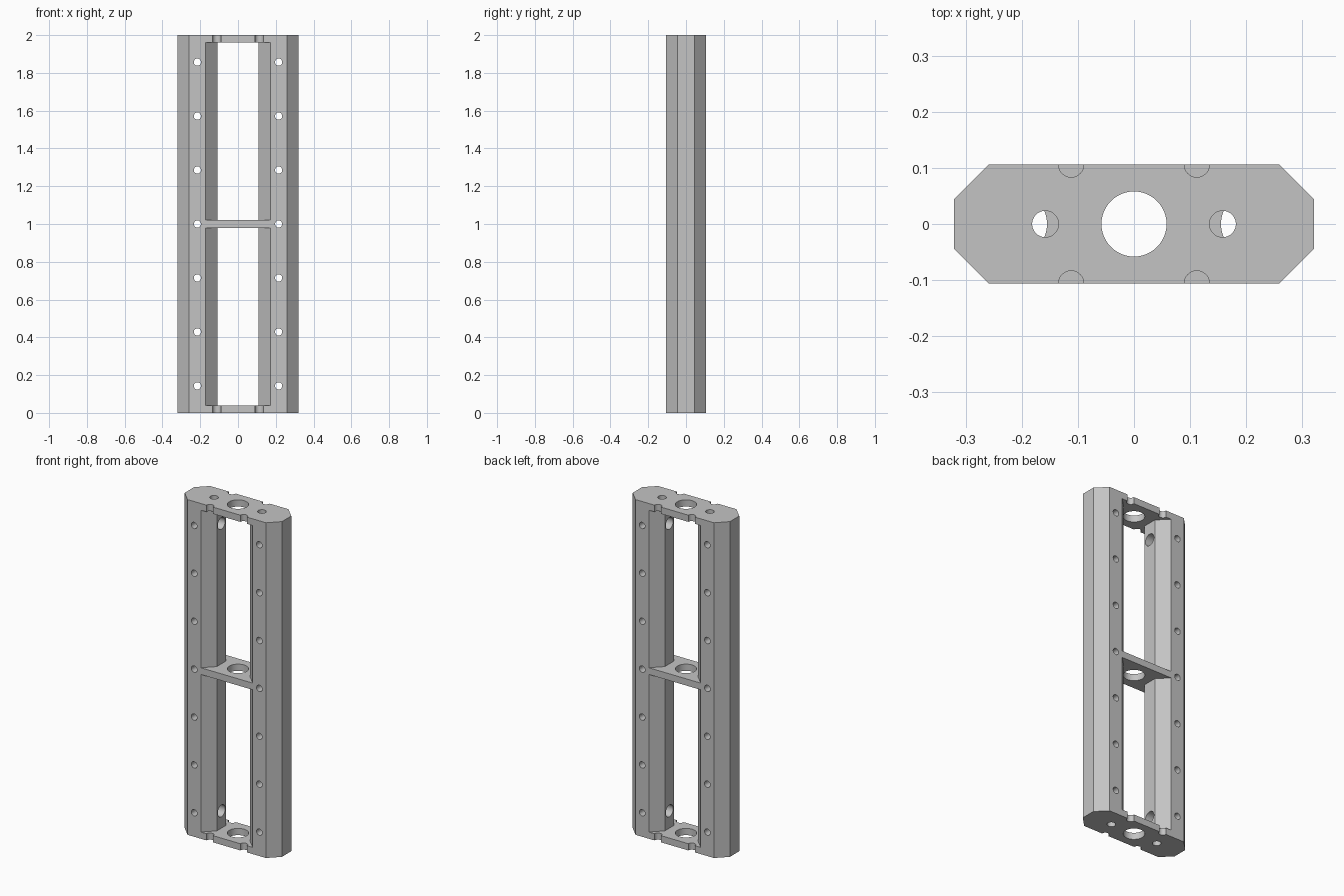
import bpy, bmesh, math
from mathutils import Matrix

if "Cube" in bpy.data.objects:
    bpy.data.objects.remove(bpy.data.objects["Cube"], do_unlink=True)

HEIGHT, PLATE = 2.0, 0.04       # overall height, cross plate thickness
RAIL_X, HALF = 0.215, 0.106     # rail centre, rail half width
FLAT = HALF * math.tan(math.pi / 8)
SIDES = (-1, 1)

grey = bpy.data.materials.new("light grey")
grey.use_nodes = True
tone = (0.55, 0.55, 0.55, 1)
grey.diffuse_color = tone
grey.node_tree.nodes["Principled BSDF"].inputs["Base Color"].default_value = tone


def make_object(name, bm):
    bmesh.ops.recalc_face_normals(bm, faces=bm.faces)
    mesh = bpy.data.meshes.new(name)
    bm.to_mesh(mesh)
    bm.free()
    mesh.materials.append(grey)
    obj = bpy.data.objects.new(name, mesh)
    bpy.context.collection.objects.link(obj)
    return obj


def add_prism(bm, outline, low, high):
    face = bm.faces.new([bm.verts.new((x, y, low)) for x, y in outline])
    top = bmesh.ops.extrude_face_region(bm, geom=[face])["geom"]
    verts = [v for v in top if isinstance(v, bmesh.types.BMVert)]
    bmesh.ops.translate(bm, verts=verts, vec=(0, 0, high - low))


def add_cylinder(bm, centre, radius, length, axis="Z"):
    turn = {"X": Matrix.Rotation(math.pi / 2, 4, "Y"),
            "Y": Matrix.Rotation(math.pi / 2, 4, "X"),
            "Z": Matrix.Identity(4)}[axis]
    bmesh.ops.create_cone(bm, cap_ends=True, segments=48, radius1=radius, radius2=radius,
                          depth=length, matrix=Matrix.Translation(centre) @ turn)


def mirrored(quarter):
    """Repeat one quarter of an outline around both axes."""
    right = quarter + [(x, -y) for x, y in reversed(quarter)]
    return right + [(-x, y) for x, y in reversed(right)]


# Solid chamfered block
bm = bmesh.new()
outer = RAIL_X + HALF
add_prism(bm, mirrored([(RAIL_X + FLAT, HALF), (outer, FLAT)]), 0, HEIGHT)
frame = make_object("frame", bm)
cutters = []

# Two windows that leave octagonal rails and three cross plates
bm = bmesh.new()
edge = RAIL_X - FLAT
window = mirrored([(edge, HALF * 2), (edge, HALF), (RAIL_X - HALF, FLAT)])
middle = HEIGHT / 2
add_prism(bm, window, PLATE, middle - PLATE / 2)
add_prism(bm, window, middle + PLATE / 2, HEIGHT - PLATE)
cutters.append(make_object("window_cutter", bm))

# Hollow rails and the large hole through the plates
bm = bmesh.new()
for side in SIDES:
    add_cylinder(bm, (side * RAIL_X, 0, middle), 0.06, HEIGHT - 2 * PLATE)
add_cylinder(bm, (0, 0, middle), 0.058, HEIGHT * 1.2)
cutters.append(make_object("bore_cutter", bm))

# Small end holes and edge grooves in the end plates
bm = bmesh.new()
for side in SIDES:
    for end in (0, HEIGHT):
        add_cylinder(bm, (side * 0.158, 0, end), 0.0235, PLATE * 2.4)
        for face in SIDES:
            add_cylinder(bm, (side * 0.112, face * HALF, end), 0.0225, PLATE * 3)
cutters.append(make_object("end_hole_cutter", bm))

# Rows of pin holes from front to back
bm = bmesh.new()
pitch = HEIGHT / 7
for side in SIDES:
    for row in range(7):
        add_cylinder(bm, (side * RAIL_X, 0, pitch * (row + 0.5)), 0.019, 0.4, "Y")
cutters.append(make_object("pin_hole_cutter", bm))

# Round ports on the inner rail faces near both ends
bm = bmesh.new()
for side in SIDES:
    for z in (pitch / 2, HEIGHT - pitch / 2):
        add_cylinder(bm, (side * 0.14, 0, z), 0.035, 0.12, "X")
cutters.append(make_object("port_cutter", bm))

# Cut everything out of the block, then drop the helpers
bpy.ops.object.select_all(action="DESELECT")
bpy.context.view_layer.objects.active = frame
frame.select_set(True)
for cutter in cutters:
    cutter.hide_render = True
    mod = frame.modifiers.new(cutter.name, "BOOLEAN")
    mod.operation, mod.solver, mod.object = "DIFFERENCE", "EXACT", cutter
    bpy.ops.object.modifier_apply(modifier=mod.name)
    bpy.data.objects.remove(cutter, do_unlink=True)
bpy.ops.object.shade_smooth_by_angle(angle=math.radians(30))
